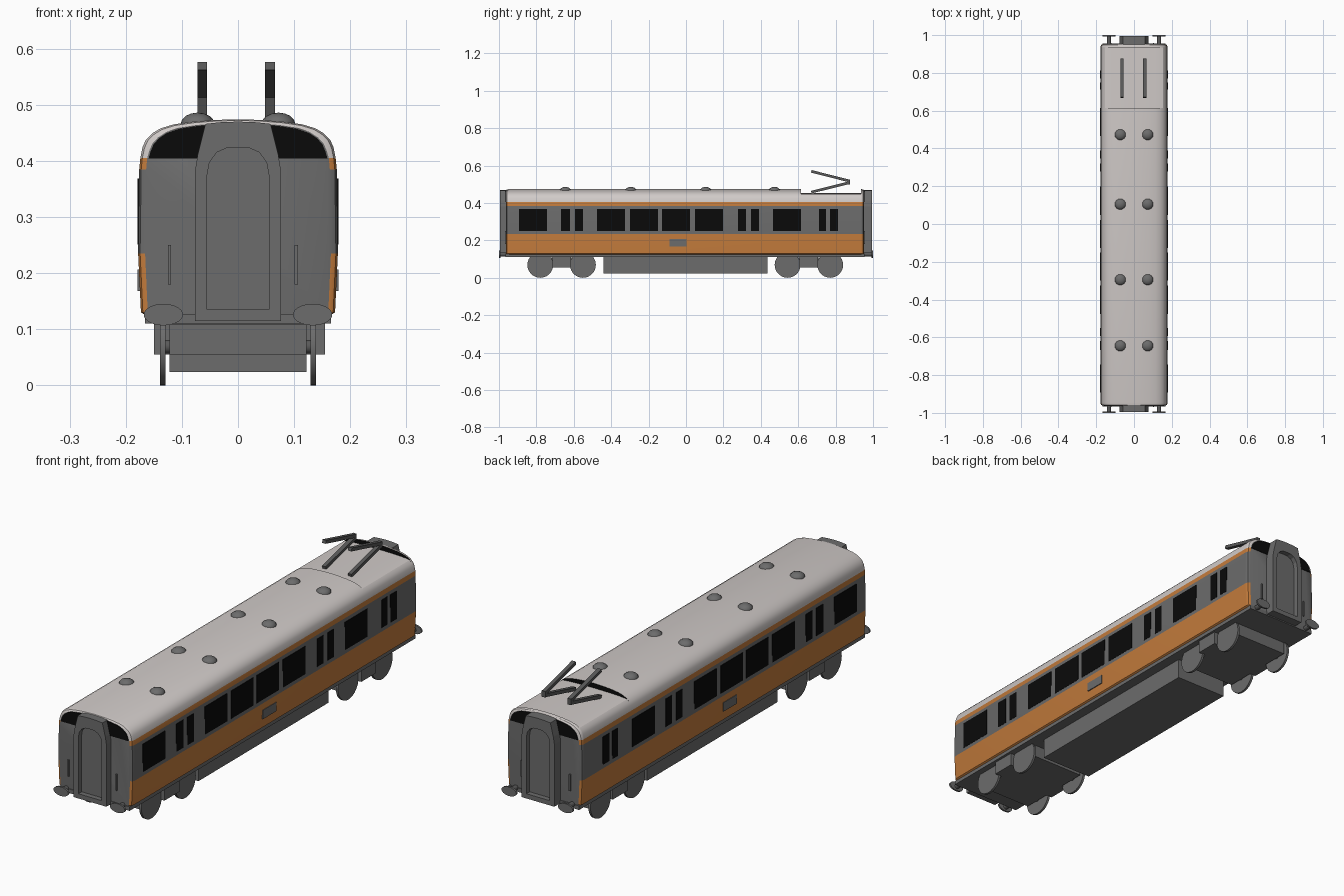
import bpy, bmesh, math
from mathutils import Vector, Matrix

if "Cube" in bpy.data.objects:
    bpy.data.objects.remove(bpy.data.objects["Cube"])


def material(name, rgb):
    m = bpy.data.materials.new(name)
    m.diffuse_color = (*rgb, 1)
    m.use_nodes = True
    m.node_tree.nodes["Principled BSDF"].inputs["Base Color"].default_value = m.diffuse_color
    return m


GREY = material("grey", (0.15, 0.15, 0.15))
ORANGE = material("orange", (0.55, 0.20, 0.045))
ROOF = material("pale_roof", (0.63, 0.59, 0.575))
BLACK = material("black", (0.003, 0.003, 0.003))
DARK = material("dark_grey", (0.10, 0.10, 0.10))


def finish(name, bm, mats, rule=None, smooth=None):
    bmesh.ops.remove_doubles(bm, verts=bm.verts, dist=1e-5)
    bmesh.ops.recalc_face_normals(bm, faces=bm.faces)
    bm.normal_update()
    for f in bm.faces:
        if rule:
            f.material_index = rule(f.calc_center_median(), f.normal)
        f.smooth = smooth is not None
    me = bpy.data.meshes.new(name)
    bm.to_mesh(me)
    bm.free()
    for m in mats:
        me.materials.append(m)
    if smooth is not None:
        me.set_sharp_from_angle(angle=math.radians(smooth))
    ob = bpy.data.objects.new(name, me)
    bpy.context.collection.objects.link(ob)
    return ob


def loft(name, rings, mats, rule=None, smooth=None):
    """Skin a list of closed rings and cap both ends."""
    bm = bmesh.new()
    vs = [[bm.verts.new(p) for p in r] for r in rings]
    n = len(vs[0])
    for a, b in zip(vs, vs[1:]):
        for j in range(n):
            k = (j + 1) % n
            bm.faces.new((a[j], a[k], b[k], b[j]))
    bm.faces.new(vs[0])
    bm.faces.new(vs[-1])
    return finish(name, bm, mats, rule, smooth)


def box(name, lo, hi, mat, tilt=0):
    lo, hi = Vector(lo), Vector(hi)
    s = hi - lo
    bm = bmesh.new()
    M = (Matrix.Translation((lo + hi) / 2) @ Matrix.Rotation(tilt, 4, 'X')
         @ Matrix.Diagonal((s.x, s.y, s.z, 1)))
    bmesh.ops.create_cube(bm, size=1, matrix=M)
    return finish(name, bm, [mat])


def disc(name, centre, axis, r, depth, mat, squash=1, seg=28):
    bm = bmesh.new()
    rot = Vector((0, 0, 1)).rotation_difference(Vector(axis)).to_matrix().to_4x4()
    M = Matrix.Translation(centre) @ Matrix.Diagonal((1, 1, squash, 1)) @ rot
    bmesh.ops.create_cone(bm, cap_ends=True, segments=seg, radius1=r, radius2=r,
                          depth=depth, matrix=M)
    return finish(name, bm, [mat], smooth=40)


def mirrored(half):
    """Half profile ending on the centre line -> closed outline."""
    return half + [(-x, z) for x, z in reversed(half) if x > 0]


# Car body: one cross-section lofted along y, with rounded ends and a roof well
half = [(0.165, 0.125), (0.173, 0.13), (0.178, 0.235), (0.176, 0.385), (0.174, 0.405),
        (0.170, 0.425), (0.164, 0.438), (0.153, 0.449), (0.138, 0.458), (0.115, 0.465),
        (0.08, 0.470), (0.04, 0.473), (0, 0.474)]
full = mirrored(half)
inset = [(x * 0.93, z - (0.007 if z > 0.41 else 0)) for x, z in full]
mid = [(x * 0.98, z - (0.002 if z > 0.41 else 0)) for x, z in full]
well = [(x, z if z < 0.447 else 0.447 + 0.25 * (z - 0.447)) for x, z in full]


def ring(shape, y):
    return [(x, y, z) for x, z in shape]


def body_rule(c, n):
    if abs(n.y) > 0.9:
        return 3 if abs(c.y) < 0.94 else 0
    if n.z < -0.9:
        return 0
    if c.z < 0.235:
        return 1
    if c.z < 0.385:
        return 0
    return 1 if c.z < 0.405 else 2


loft("car_body", [ring(inset, -0.962), ring(mid, -0.957), ring(full, -0.945),
                  ring(full, 0.615), ring(well, 0.615), ring(well, 0.935),
                  ring(full, 0.935), ring(full, 0.938), ring(mid, 0.947),
                  ring(inset, 0.952)],
     [GREY, ORANGE, ROOF, BLACK], body_rule, 30)

# Side windows and vent plates
windows = [(-0.893, -0.743), (-0.668, -0.62), (-0.594, -0.551), (-0.476, -0.326),
           (-0.30, -0.15), (-0.128, 0.021), (0.048, 0.198), (0.278, 0.32),
           (0.348, 0.39), (0.465, 0.615), (0.711, 0.749), (0.77, 0.813)]
for s in (-1, 1):
    xs = sorted((s * 0.174, s * 0.1788))
    for a, b in windows:
        box("side_window", (xs[0], a, 0.251), (xs[1], b, 0.369), BLACK)
    box("side_vent_plate", (xs[0], -0.088, 0.168), (xs[1], 0.002, 0.206), GREY)

# Ends: black upper panel, gangway with recessed door, handrails, buffers
panel = [(x * 0.985, z - 0.001) for x, z in inset if z > 0.395]
outer = mirrored([(0.077, 0.115), (0.077, 0.38), (0.072, 0.41), (0.058, 0.466), (0.03, 0.469),
                  (0, 0.470)])
inner = mirrored([(0.055, 0.135), (0.055, 0.375), (0.051, 0.397), (0.038, 0.415),
                  (0.02, 0.423), (0, 0.424)])
for d, wall in ((-1, 0.962), (1, 0.952)):
    loft("end_top_panel", [ring(panel, d * (wall - 0.003)), ring(panel, d * (wall + 0.002))],
         [BLACK])
    loft("gangway", [ring(outer, d * (wall - 0.004)), ring(outer, d * 0.994),
                     ring(inner, d * 0.994), ring(inner, d * 0.972)], [GREY])
    for x in (-0.122, 0.104):
        y = sorted((d * wall, d * (wall + 0.006)))
        box("handrail", (x - 0.003, y[0], 0.18), (x + 0.003, y[1], 0.25), GREY)
    for x in (-0.133, 0.133):
        disc("buffer_stem", (x, d * 0.972, 0.125), (0, 1, 0), 0.011, 0.05, DARK, seg=12)
        disc("buffer_head", (x, d * 0.996, 0.126), (0, 1, 0), 0.035, 0.008, GREY, squash=0.55)

# Underframe and equipment box
box("sole_frame", (-0.166, -0.965, 0.110), (0.166, 0.955, 0.127), GREY)
box("equipment_box", (-0.122, -0.44, 0.024), (0.122, 0.435, 0.125), GREY)

# Bogies with four wheels each
for yc in (-0.665, 0.657):
    box("bogie_frame", (-0.122, yc - 0.17, 0.055), (0.122, yc + 0.17, 0.108), GREY)
    box("bogie_bolster", (-0.150, yc - 0.05, 0.055), (0.155, yc + 0.05, 0.112), GREY)
    for dy in (-0.114, 0.114):
        for x in (-0.134, 0.134):
            disc("wheel", (x, yc + dy, 0.069), (1, 0, 0), 0.069, 0.01, GREY)
        disc("axle", (0, yc + dy, 0.069), (1, 0, 0), 0.012, 0.27, DARK, seg=12)

# Domed roof ventilators
for y in (-0.645, -0.295, 0.105, 0.473):
    for x in (-0.072, 0.072):
        bm = bmesh.new()
        bmesh.ops.create_uvsphere(bm, u_segments=16, v_segments=8, radius=1,
                                  matrix=Matrix.Translation((x, y, 0.466))
                                  @ Matrix.Diagonal((0.03, 0.03, 0.02, 1)))
        finish("roof_vent", bm, [GREY], smooth=40)

# Pantograph: two folded arms standing in the roof well
for x in (-0.064, 0.057):
    for name, (y0, z0), (y1, z1) in (("lower_arm", (0.67, 0.458), (0.872, 0.508)),
                                     ("upper_arm", (0.872, 0.518), (0.67, 0.569))):
        p, q = Vector((x, y0, z0)), Vector((x, y1, z1))
        c, h = (p + q) / 2, (q - p).length / 2
        box("pantograph_" + name, c - Vector((0.0085, h, 0.007)),
            c + Vector((0.0085, h, 0.007)), DARK, math.atan2(z1 - z0, y1 - y0))
    box("pantograph_hinge", (x - 0.0085, 0.862, 0.50), (x + 0.0085, 0.876, 0.526), DARK)
